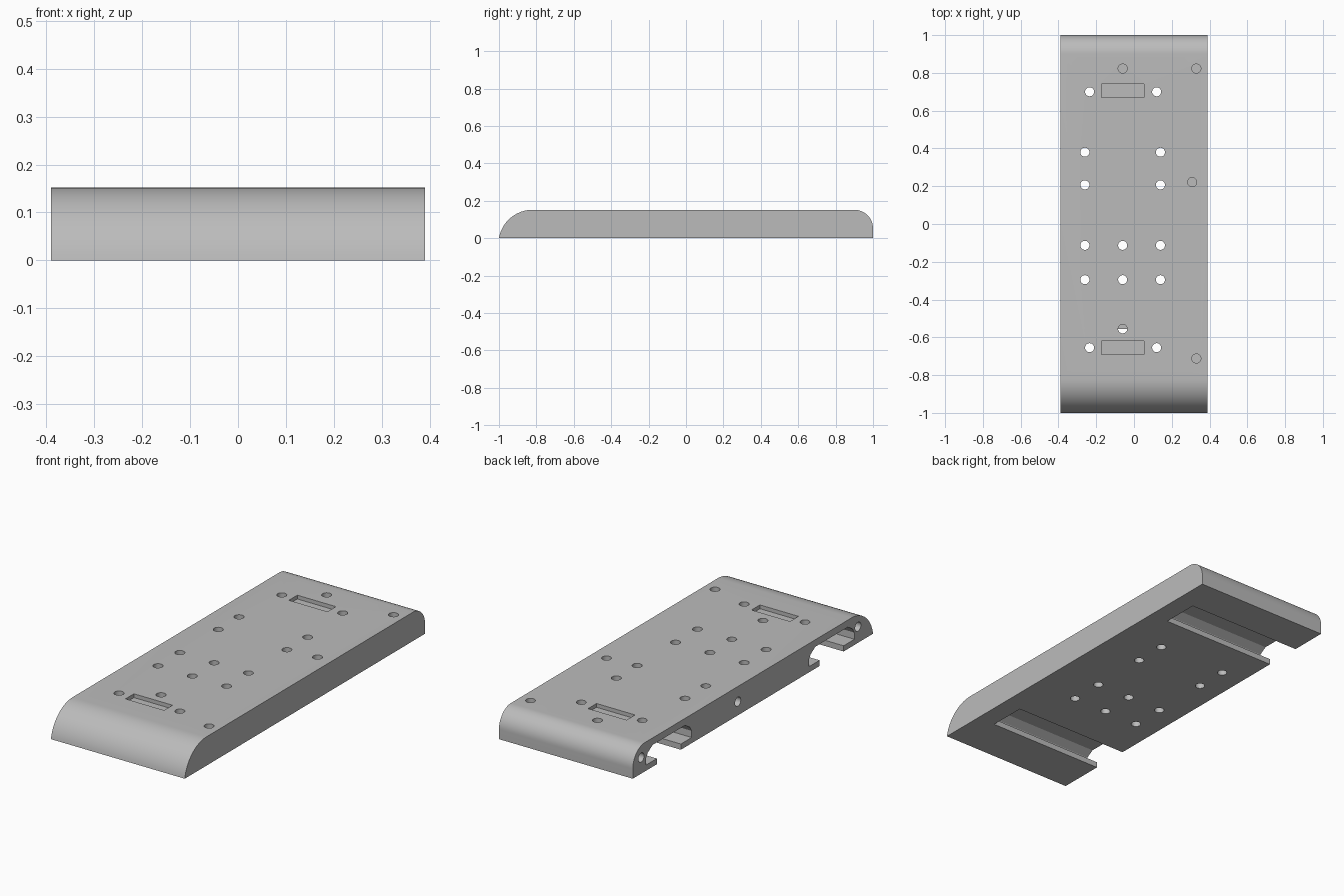
import bpy, bmesh, math
from mathutils import Matrix

if "Cube" in bpy.data.objects:
    bpy.data.objects.remove(bpy.data.objects["Cube"], do_unlink=True)

HALF_W, HEIGHT, HOLE_R = 0.39, 0.152, 0.024

grey = bpy.data.materials.new("mid_grey")
grey.use_nodes = True
grey.diffuse_color = (0.5, 0.5, 0.5, 1)
grey.node_tree.nodes["Principled BSDF"].inputs["Base Color"].default_value = (0.5, 0.5, 0.5, 1)


def make_object(name, bm):
    bmesh.ops.recalc_face_normals(bm, faces=bm.faces)
    mesh = bpy.data.meshes.new(name)
    bm.to_mesh(mesh)
    bm.free()
    mesh.materials.append(grey)
    obj = bpy.data.objects.new(name, mesh)
    bpy.context.collection.objects.link(obj)
    return obj


def extrude_profile(bm, profile, x0, x1):
    """Extrude a (y, z) outline along x."""
    face = bm.faces.new([bm.verts.new((x0, y, z)) for y, z in profile])
    moved = bmesh.ops.extrude_face_region(bm, geom=[face])["geom"]
    bmesh.ops.translate(bm, vec=(x1 - x0, 0, 0),
                        verts=[v for v in moved if isinstance(v, bmesh.types.BMVert)])


def add_cylinder(bm, centre, length, along_x=False):
    turn = Matrix.Rotation(math.pi / 2, 4, "Y") if along_x else Matrix()
    bmesh.ops.create_cone(bm, cap_ends=True, segments=32, radius1=HOLE_R, radius2=HOLE_R,
                          depth=length, matrix=Matrix.Translation(centre) @ turn)


def arc(cy, cz, r, a0, a1, n=16):
    return [(cy + r * math.cos(a0 + (a1 - a0) * i / n),
             cz + r * math.sin(a0 + (a1 - a0) * i / n)) for i in range(n + 1)]


# Plate with a swept front edge and a rounded back edge
front_r = 0.183
front_z = HEIGHT - front_r
front = arc(-0.82, front_z, front_r, math.pi - math.asin(-front_z / front_r), math.pi / 2)
front[0] = (-1, 0)
back = arc(0.9, HEIGHT - 0.1, 0.1, math.pi / 2, 0)
bm = bmesh.new()
extrude_profile(bm, front + back + [(1, 0)], -HALF_W, HALF_W)
plate = make_object("mounting_plate", bm)

# Undercut slots, open on one side and along the bottom
slots = bmesh.new()
half = [(0.1, -0.05), (0.1, 0.03), (0.19, 0.03), (0.19, 0.065), (0.175, 0.09), (0.135, 0.115)]
for cy in (0.7, -0.655):
    outline = [(cy + y, z) for y, z in half] + [(cy - y, z) for y, z in reversed(half)]
    extrude_profile(slots, outline, -0.5, 0.285)

# Shallow rectangular recesses in the top
recesses = bmesh.new()
for cy in (0.705, -0.655):
    bmesh.ops.create_cube(recesses, size=1, matrix=Matrix.Translation((-0.06, cy, HEIGHT))
                          @ Matrix.Diagonal((0.225, 0.07, 0.04, 1)))

holes = bmesh.new()
# Through holes
rows = [((-0.235, 0.12), (0.7, -0.655)),
        ((-0.26, 0.14), (0.38, 0.207)),
        ((-0.26, -0.06, 0.14), (-0.113, -0.295))]
for xs, ys in rows:
    for x in xs:
        for y in ys:
            add_cylinder(holes, (x, y, HEIGHT / 2), 0.4)
# Blind holes in the top
for x, y in ((-0.06, 0.823), (0.33, 0.823), (0.308, 0.222), (0.33, -0.712), (-0.06, -0.555)):
    add_cylinder(holes, (x, y, HEIGHT), 0.16)
# Blind holes in the open side
for y, z in ((0.93, 0.085), (0.125, 0.072), (-0.875, 0.085)):
    add_cylinder(holes, (-HALF_W, y, z), 0.2, along_x=True)

# Cut everything out of the plate
for name, cutter_bm in (("slot_cutter", slots), ("recess_cutter", recesses), ("hole_cutter", holes)):
    cutter = make_object(name, cutter_bm)
    cutter.hide_render = True
    mod = plate.modifiers.new(name, "BOOLEAN")
    mod.operation = "DIFFERENCE"
    mod.solver = "EXACT"
    mod.object = cutter
    bpy.context.view_layer.objects.active = plate
    bpy.ops.object.modifier_apply(modifier=mod.name)
    bpy.data.objects.remove(cutter, do_unlink=True)

for obj in bpy.context.selected_objects:
    obj.select_set(False)
plate.select_set(True)
bpy.context.view_layer.objects.active = plate
bpy.ops.object.shade_smooth_by_angle(angle=math.radians(25))
